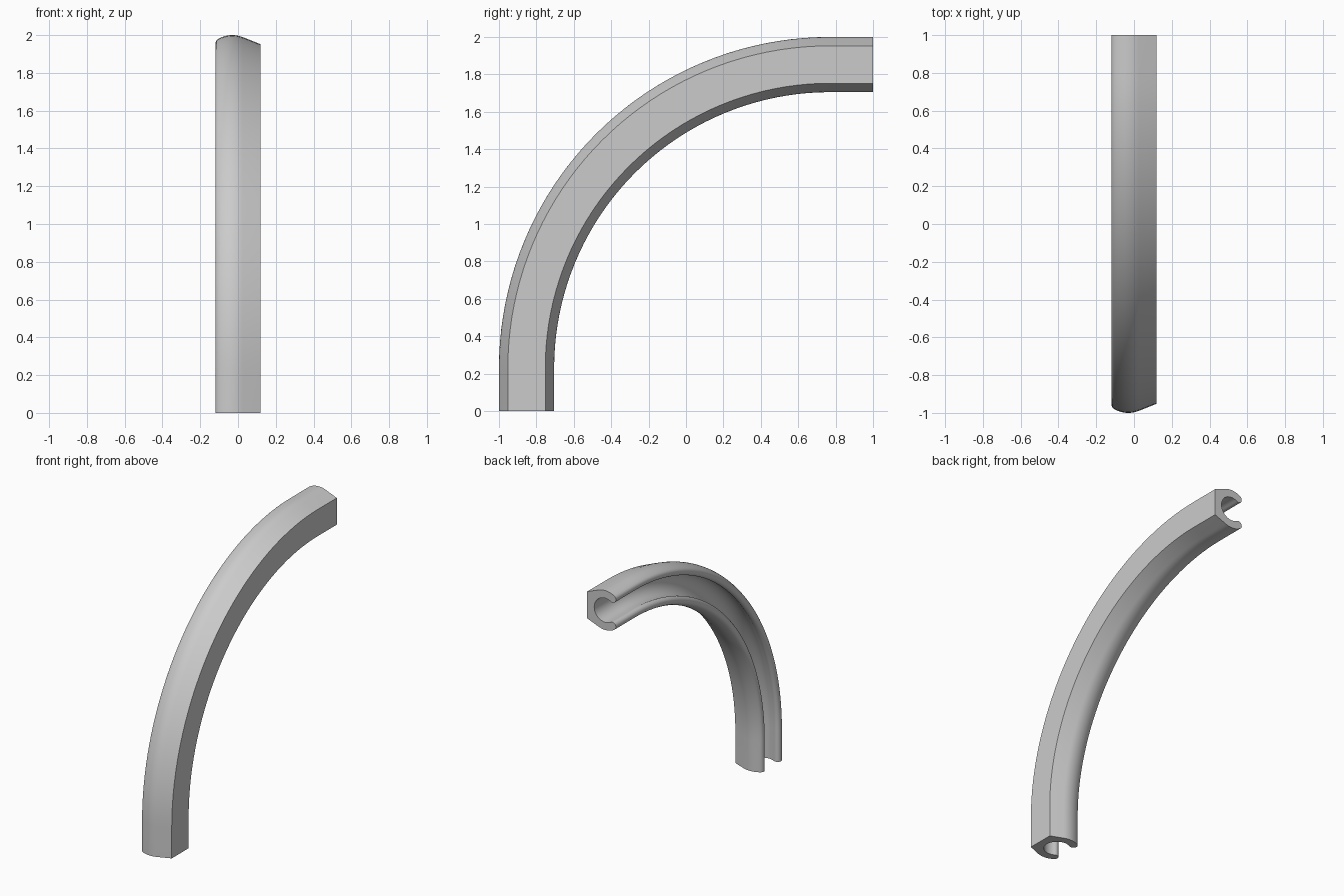
import bpy, bmesh
from math import radians, cos, sin, pi
from mathutils import Vector

if "Cube" in bpy.data.objects:
    bpy.data.objects.remove(bpy.data.objects["Cube"], do_unlink=True)

OUTER, INNER = 0.1475, 0.09     # channel radii
CENTRE_X = -0.03                # channel centre across the width
WALL_X, WALL_HALF = 0.118, 0.10 # flat side wall
LIP_ANGLE = 121                 # where the rounded lips sit
BEND, STRAIGHT = 0.77, 0.23     # bend centre (y, z)
RADIUS = BEND + 1 - OUTER       # bend radius along the middle


def arc(cx, cy, r, start, end, steps):
    """Points along an arc, angles in degrees."""
    angles = [radians(start + (end - start) * i / steps) for i in range(steps + 1)]
    return [(cx + r * cos(a), cy + r * sin(a)) for a in angles]


def channel_profile():
    """Closed C section: flat wall, rounded back, lips and round cavity."""
    mid, cap = (OUTER + INNER) / 2, (OUTER - INNER) / 2
    lip = radians(LIP_ANGLE)
    upper = [(WALL_X, WALL_HALF)]
    upper += arc(CENTRE_X, 0, OUTER, 68, LIP_ANGLE, 10)
    upper += arc(CENTRE_X + mid * cos(lip), mid * sin(lip), cap,
                 LIP_ANGLE, LIP_ANGLE + 180, 10)[1:]
    upper += arc(CENTRE_X, 0, INNER, LIP_ANGLE, 0, 16)[1:]
    lower = [(x, -r) for x, r in reversed(upper[:-1])]
    return upper + lower


def bend_path(steps=40):
    """Centre points and outward directions: leg, quarter bend, arm."""
    up, front = Vector((0, 0, 1)), Vector((0, -1, 0))
    path = [(Vector((0, BEND - RADIUS, 0)), front)]
    for i in range(steps + 1):
        a = pi / 2 * i / steps
        out = front * cos(a) + up * sin(a)
        path.append((Vector((0, BEND, STRAIGHT)) + out * RADIUS, out))
    path.append((Vector((0, 1, STRAIGHT + RADIUS)), up))
    return path


# Single grey material
grey = bpy.data.materials.new("plain grey")
grey.use_nodes = True
colour = (0.6, 0.6, 0.6, 1)
grey.diffuse_color = colour
grey.node_tree.nodes["Principled BSDF"].inputs["Base Color"].default_value = colour

# Sweep the section along the bend
bm = bmesh.new()
profile = channel_profile()
rings = [[bm.verts.new(c + out * r + Vector((x, 0, 0))) for x, r in profile]
         for c, out in bend_path()]
n = len(profile)
for a, b in zip(rings, rings[1:]):
    for i in range(n):
        j = (i + 1) % n
        bm.faces.new((a[i], a[j], b[j], b[i]))

# Close both cut ends
bm.faces.new(rings[0])
bm.faces.new(rings[-1])
bmesh.ops.recalc_face_normals(bm, faces=bm.faces)

mesh = bpy.data.meshes.new("curved_channel")
bm.to_mesh(mesh)
bm.free()
mesh.materials.append(grey)
channel = bpy.data.objects.new("curved_channel", mesh)
bpy.context.collection.objects.link(channel)
bpy.context.view_layer.objects.active = channel
channel.select_set(True)
bpy.ops.object.shade_smooth_by_angle(angle=radians(30))
